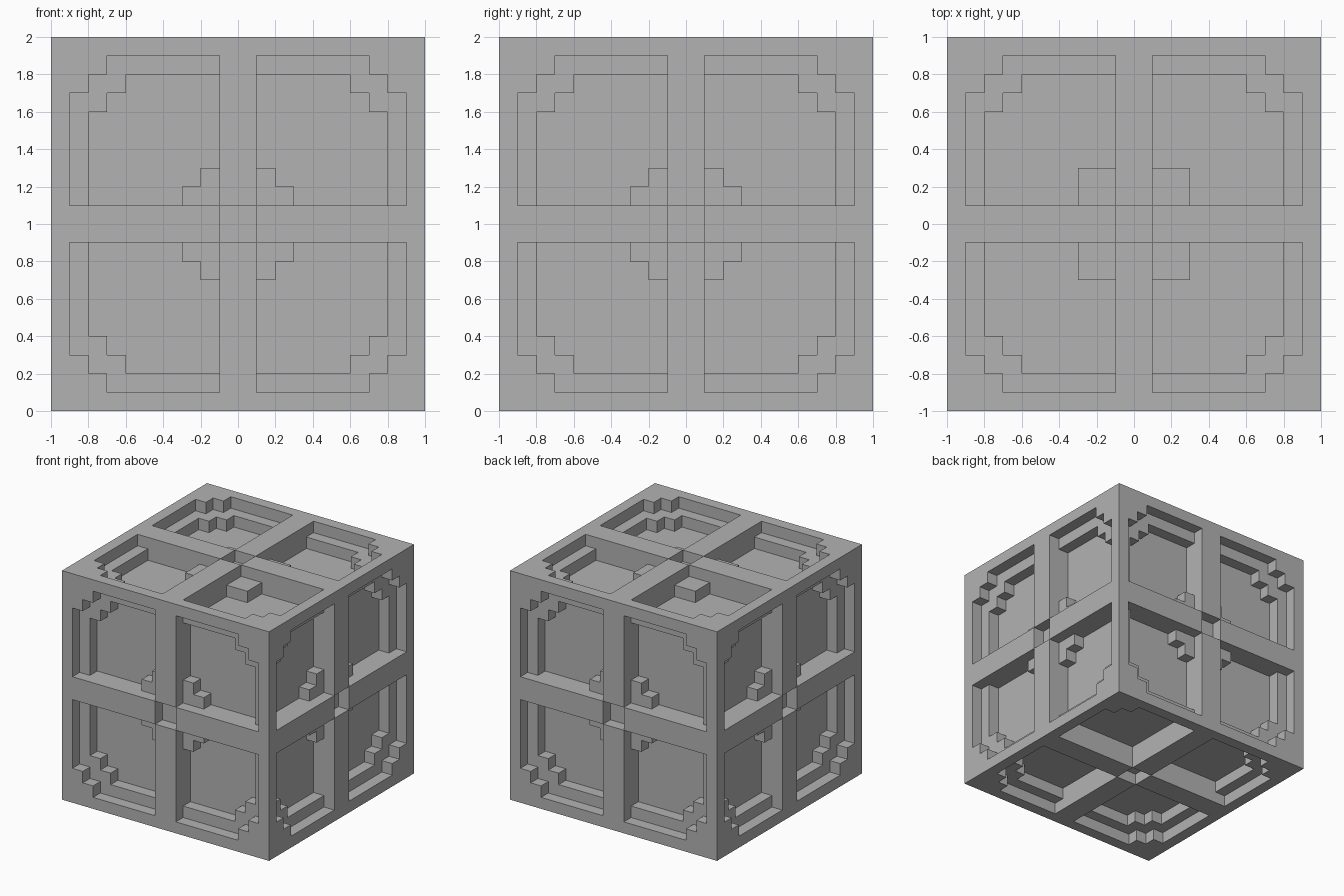
import bpy
import bmesh
from math import pi
from mathutils import Matrix, Vector

if "Cube" in bpy.data.objects:
    bpy.data.objects.remove(bpy.data.objects["Cube"])

N = 10            # cells from the centre of a side to its edge
CELL = 1 / N

grey = bpy.data.materials.new("plain_grey")
grey.use_nodes = True
colour = (0.45, 0.45, 0.45, 1)
grey.diffuse_color = colour
grey.node_tree.nodes["Principled BSDF"].inputs["Base Color"].default_value = colour


def ring(i):
    """Cell distance from the centre line, the same on both sides."""
    return i if i >= 0 else -i - 1


def depth(i, j, stud):
    """Recess depth, in cells, of one cell of a side."""
    u, v = ring(i), ring(j)
    if u == 0 and v == 0:
        return 1                      # notch where the bars cross
    if min(u, v) == 0 or max(u, v) == N - 1 or u + v >= 15:
        return 0                      # cross bars and stepped outer frame
    if max(u, v) == 8 or u + v >= 13:
        return 1                      # stepped inner shelf
    if stud == "stair" and u + v <= 3:
        return 1                      # three-cell stud beside the crossing
    if stud == "block" and max(u, v) <= 2:
        return 1                      # square stud beside the crossing
    return 2                          # window panel


def make_side(name, turn, stud):
    """One relief side of the block, built facing up and turned into place."""
    bm = bmesh.new()

    def quad(*points):
        bm.faces.new([bm.verts.new(turn @ (Vector(p) * CELL)) for p in points])

    for i in range(-N, N):
        for j in range(-N, N):
            h = N - depth(i, j, stud)
            quad((i, j, h), (i + 1, j, h), (i + 1, j + 1, h), (i, j + 1, h))
            # Upright walls wherever the next cell has another depth
            if i < N - 1:
                k = N - depth(i + 1, j, stud)
                if k != h:
                    quad((i + 1, j, k), (i + 1, j + 1, k), (i + 1, j + 1, h), (i + 1, j, h))
            if j < N - 1:
                k = N - depth(i, j + 1, stud)
                if k != h:
                    quad((i, j + 1, h), (i + 1, j + 1, h), (i + 1, j + 1, k), (i, j + 1, k))
    bmesh.ops.remove_doubles(bm, verts=bm.verts, dist=CELL / 100)
    mesh = bpy.data.meshes.new(name)
    bm.to_mesh(mesh)
    bm.free()
    mesh.materials.append(grey)
    side = bpy.data.objects.new(name, mesh)
    side.location.z = 1
    bpy.context.collection.objects.link(side)


# Four upright sides
upright = Matrix.Rotation(pi / 2, 3, "X")
for n, name in enumerate(("front_side", "left_side", "back_side", "right_side")):
    make_side(name, Matrix.Rotation(n * pi / 2, 3, "Z") @ upright, "stair")

# Top and base
make_side("top_side", Matrix.Identity(3), "block")
make_side("base_side", Matrix.Rotation(pi, 3, "X"), "none")
